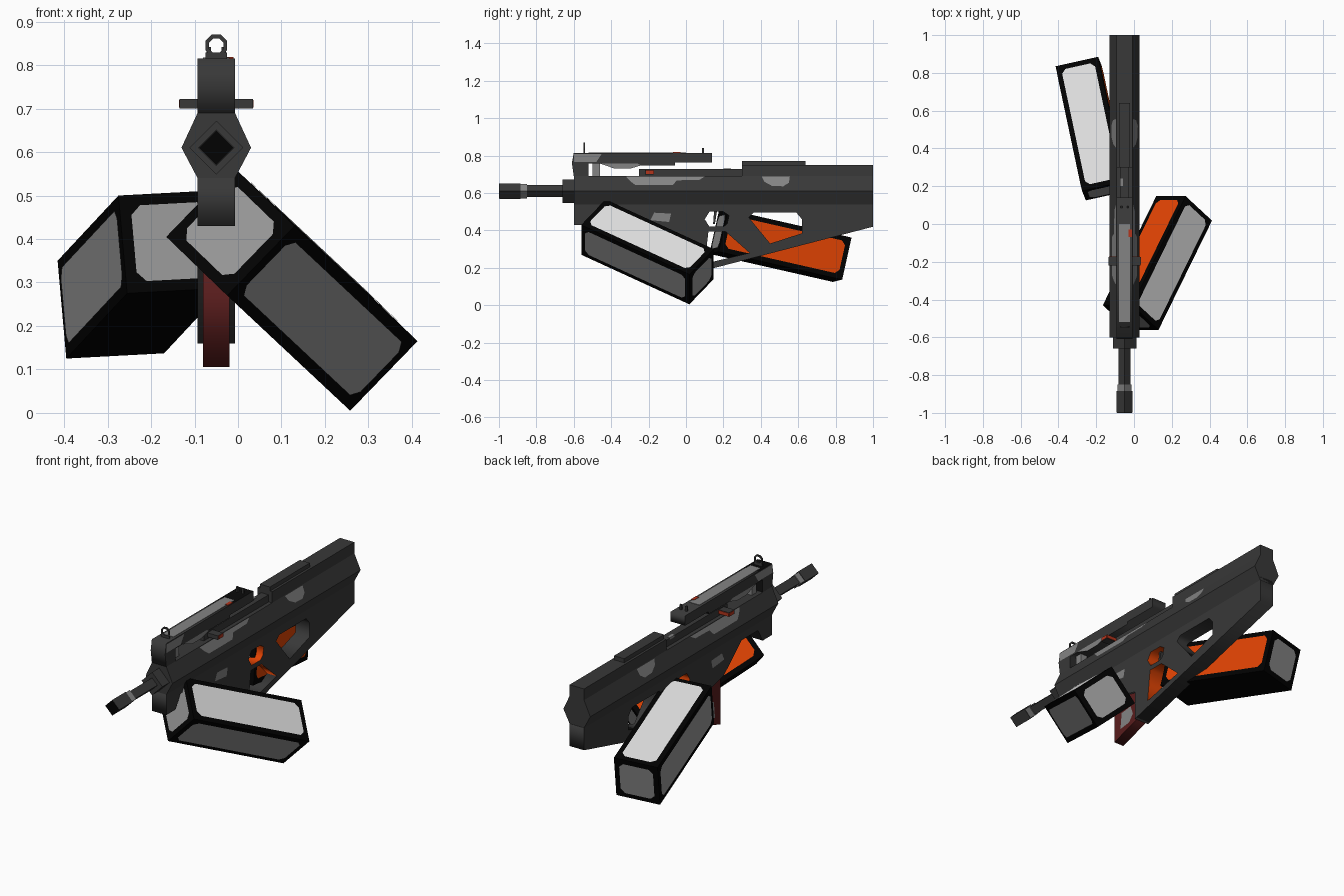
import bpy, bmesh, math
from mathutils import Vector as V

if "Cube" in bpy.data.objects:
    bpy.data.objects.remove(bpy.data.objects["Cube"])

GX = -0.05  # centre line of the rifle


def mat(name, r, g, b):
    m = bpy.data.materials.new(name)
    m.diffuse_color = (r, g, b, 1)
    m.use_nodes = True
    m.node_tree.nodes["Principled BSDF"].inputs["Base Color"].default_value = m.diffuse_color
    return m


BODY = mat("charcoal", .04, .04, .04)
BLACK = mat("black", .0005, .0005, .0005)
PANEL = mat("pale_grey", .76, .76, .76)
SHADE = mat("stone_grey", .31, .31, .31)
ORANGE = mat("orange", .76, .057, .001)
PATCH = mat("mid_grey", .23, .23, .23)
MAROON = mat("dark_red", .1, .012, .012)
RED = mat("red", .45, .035, .012)


def finish(name, bm, *mats):
    bmesh.ops.remove_doubles(bm, verts=bm.verts, dist=1e-5)
    bmesh.ops.recalc_face_normals(bm, faces=bm.faces)
    me = bpy.data.meshes.new(name)
    bm.to_mesh(me)
    bm.free()
    for m in mats:
        me.materials.append(m)
    ob = bpy.data.objects.new(name, me)
    bpy.context.collection.objects.link(ob)
    return ob


def flat(name, loops, half, m, place=lambda c: (c.z + GX, c.x, c.y)):
    """Outline with holes, thickened both ways (default: y-z outline across x)."""
    cu = bpy.data.curves.new("outline", 'CURVE')
    cu.dimensions, cu.fill_mode, cu.extrude = '2D', 'BOTH', half
    for pts in loops:
        s = cu.splines.new('POLY')
        s.points.add(len(pts) - 1)
        for p, q in zip(s.points, pts):
            p.co = (q[0], q[1], 0, 1)
        s.use_cyclic_u = True
    tmp = bpy.data.objects.new("outline", cu)
    bpy.context.collection.objects.link(tmp)
    deps = bpy.context.evaluated_depsgraph_get()
    me = bpy.data.meshes.new_from_object(tmp.evaluated_get(deps))
    bm = bmesh.new()
    bm.from_mesh(me)
    bpy.data.objects.remove(tmp)
    for v in bm.verts:
        v.co = place(v.co.copy())
    for f in bm.faces:
        f.material_index = 0
    return finish(name, bm, m)


def along_y(name, sect, y0, y1, m):
    """Cross-section (x from centre line, z) run along y."""
    bm = bmesh.new()
    a, b = [[bm.verts.new((GX + x, y, z)) for x, z in sect] for y in (y0, y1)]
    bm.faces.new(a)
    bm.faces.new(b)
    n = len(sect)
    for i in range(n):
        j = (i + 1) % n
        bm.faces.new((a[i], a[j], b[j], b[i]))
    return finish(name, bm, m)


def block(name, w, y0, y1, z0, z1, m, x=0):
    return along_y(name, [(x - w, z0), (x + w, z0), (x + w, z1), (x - w, z1)], y0, y1, m)


def diamond(name, r, y0, y1, m):
    return along_y(name, [(r, .61), (0, .61 + r), (-r, .61), (0, .61 - r)], y0, y1, m)


def side_plates(name, pts, width, m):
    """Thin plates on both flanks; width(z) gives the flank's half width."""
    for side, tag in ((-1, "_left"), (1, "_right")):
        bm = bmesh.new()
        bm.faces.new([bm.verts.new((GX + side * (width(z) + .002), y, z)) for y, z in pts])
        ob = finish(name + tag, bm, m)
        if ob.data.polygons[0].normal.x * side < 0:
            ob.data.flip_normals()


# Receiver: bulged hexagonal upper half, flat lower half with cut-outs
along_y("receiver", [(.043, .54), (.08, .61), (.043, .69),
                     (-.043, .69), (-.08, .61), (-.043, .54)], -.6, 1, BODY)
lower = [(-.6, .56), (-.6, .43), (-.52, .43), (-.48, .5), (-.34, .5), (-.25, .42),
         (-.19, .37), (0, .32), (0, .16), (1, .42), (1, .56)]
trigger_hole = [(.1, .46), (.125, .5), (.2, .5), (.23, .48), (.22, .435), (.2, .42), (.125, .42)]
hand_hole = [(.12, .395), (.21, .395), (.34, .28), (.1, .222)]
stock_hole = [(.335, .47), (.36, .495), (.59, .495), (.62, .46), (.62, .385), (.45, .33)]
frame = flat("lower_receiver", [lower, trigger_hole, hand_hole, stock_hole], .043, BODY)
# Orange inner walls of the trigger and hand openings
frame.data.materials.append(ORANGE)
for p in frame.data.polygons:
    c = p.center
    if abs(p.normal.x) < .5 and .09 < c.y < .29 and c.z > .2 + .257 * c.y and c.z < .52:
        p.material_index = 1
flat("trigger", [[(.15, .5), (.165, .5), (.155, .435), (.145, .435)]], .008, BODY)
block("stock_top", .043, .3, 1, .68, .75, BODY)
block("stock_cover", .03, .3, .64, .74, .772, BODY)

# Grip
flat("grip", [[(-.18, .38), (-.18, .105), (.02, .17), (.05, .38)]], .03, MAROON)
side_plates("grip_patch", [(-.13, .16), (-.06, .17), (-.03, .21), (-.05, .26), (-.12, .25)],
            lambda z: .03, PATCH)

# Top rail with front support and charging rod
flat("top_rail", [[(-.6, .69), (-.61, .76), (-.6, .815), (.14, .815), (.14, .762),
                   (-.06, .762), (-.06, .748), (-.24, .748), (-.3, .73), (-.38, .73), (-.46, .758),
                   (-.52, .758), (-.52, .69)]], .043, BODY)
block("rail_strip", .03, -.52, .0, .81, .817, PATCH)
block("rail_mark", .009, -.07, -.03, .81, .819, RED, .031)
block("charging_rod", .022, -.25, .3, .69, .728, BODY)
block("rod_patch", .008, .2, .24, .72, .731, PATCH, -.015)
block("charging_handle", .084, -.22, -.175, .70, .722, BODY)
block("handle_back", .083, -.18, -.172, .702, .72, RED)
for s in (-1, 1):
    block("handle_end", .003, -.215, -.175, .702, .72, RED, s * .083)
block("rail_post", .02, -.5, -.46, .68, .76, PATCH)

# Sights
ring = [[(GX + r * math.sin(a), .845 + r * math.cos(a))
         for a in (math.tau * (i + .5) / 8 for i in range(8))] for r in (.027, .018)]
flat("front_sight_ring", ring, .004, BODY, lambda c: (c.x, -.545 - c.z, c.y))
block("front_sight_base", .025, -.549, -.541, .81, .829, BODY)
for s in (-1, 1):
    block("rear_sight_post", .005, .085, .095, .81, .842, BODY, s * .017)

# Barrel
diamond("barrel_collar", .062, -.66, -.59, BODY)
diamond("barrel", .032, -.9, -.65, BODY)
diamond("muzzle_ring", .038, -.885, -.85, PATCH)
diamond("muzzle_brake", .042, -.998, -.885, BODY)
diamond("muzzle_bore", .04, -1, -.995, BLACK)


# Worn camouflage patches
def slope(z):
    return .08 - (z - .61) * .037 / .08


def rail_side(z):
    return .043


side_plates("long_patch", [(-.32, .688), (.1, .688), (.07, .67), (-.05, .668), (-.07, .642),
                           (-.27, .642), (-.3, .665)], slope, PATCH)
side_plates("round_patch", [(.405, .688), (.555, .688), (.55, .655), (.52, .636),
                            (.46, .638), (.42, .66)], slope, PATCH)
side_plates("lower_patch", [(-.19, .455), (-.09, .445), (-.08, .49), (-.17, .495)],
            rail_side, PATCH)
side_plates("rail_patch", [(-.6, .765), (-.48, .765), (-.45, .81), (-.6, .81)], rail_side, PATCH)
side_plates("rail_belly_patch", [(-.46, .758), (-.38, .73), (-.3, .73), (-.24, .748),
                                 (-.26, .758)], rail_side, PATCH)


# Framed cases: black body with corner-cut panels on five faces
def case(name, o, a, u, v):
    o, a, u, v = V(o), V(a), V(u), V(v)
    mid = o + (a + u + v) / 2
    bm = bmesh.new()
    faces = [(o, u, v, SHADE), (o + a, u, v, SHADE), (o + u, a, v, PANEL),
             (o + v, a, u, SHADE), (o, a, u, ORANGE), (o, a, v, None)]
    m, c = .026, .022
    for p, e, f, colour in faces:
        bm.faces.new([bm.verts.new(q) for q in (p, p + e, p + e + f, p + f)])
    finish(name + "_frame", bm, BLACK)
    for p, e, f, colour in faces:
        if not colour:
            continue
        n = e.cross(f).normalized()
        if n.dot(p + (e + f) / 2 - mid) < 0:
            e, f, n = f, e, -n
        le, lf = e.length, f.length
        ed, fd = e / le, f / lf
        oct_pts = [(m + c, m), (le - m - c, m), (le - m, m + c), (le - m, lf - m - c),
                   (le - m - c, lf - m), (m + c, lf - m), (m, lf - m - c), (m, m + c)]
        me = bpy.data.meshes.new(name + "_panel")
        me.from_pydata([p + ed * s + fd * t + n * .002 for s, t in oct_pts], [], [range(8)])
        me.materials.append(colour)
        bpy.context.collection.objects.link(bpy.data.objects.new(name + "_panel", me))


case("right_case", (-.165, -.43, .405), (.283, .578, -.265), (.155, 0, .16), (.14, -.13, -.135))
case("left_case", (-.03, .175, .287), (-.14, .66, -.15), (-.02, .05, .225), (-.225, -.05, -.012))
